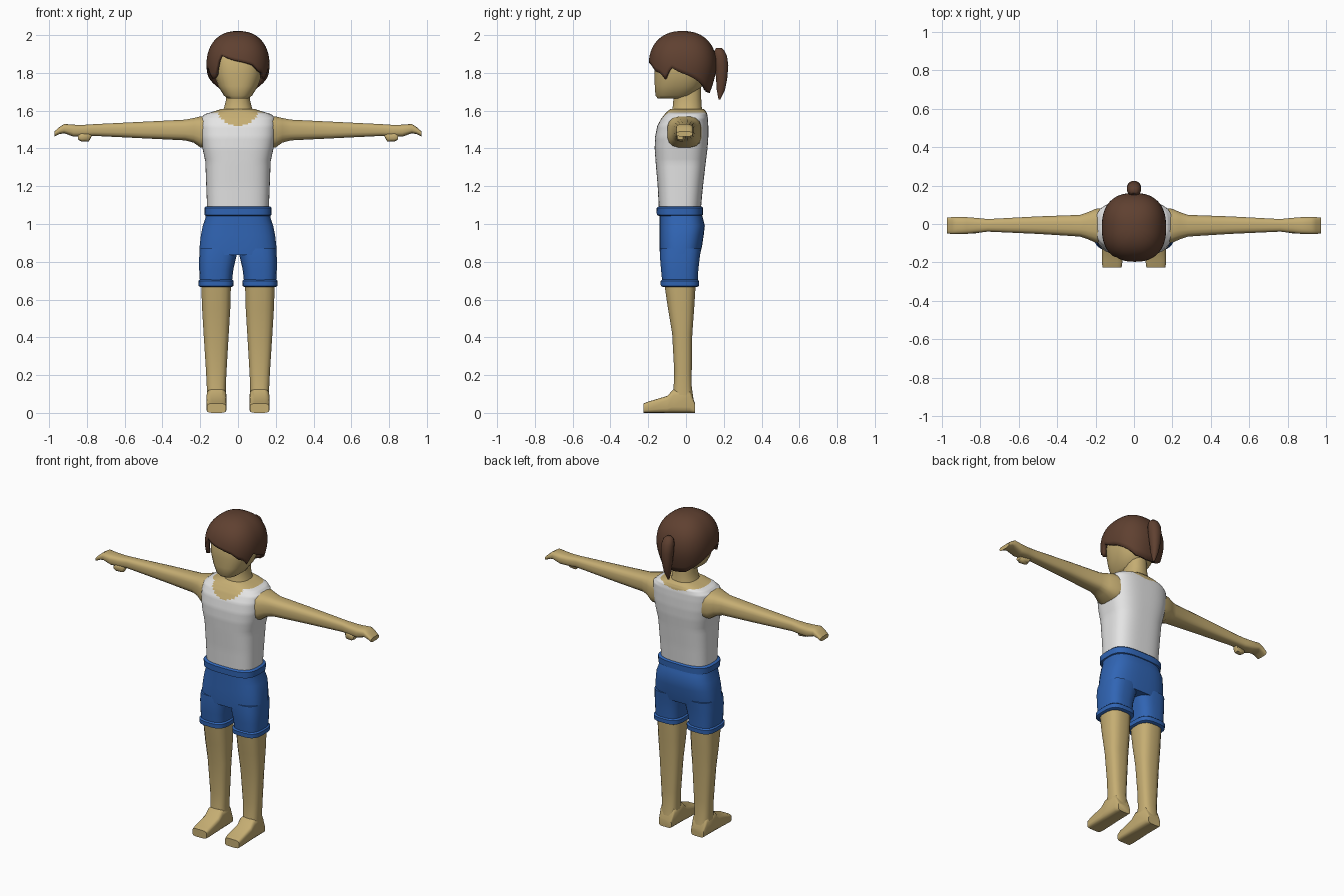
import bpy, bmesh, math

def material(name, rgb):
    m = bpy.data.materials.new(name)
    m.diffuse_color = (*rgb, 1)
    return m

skin = material("skin", (0.56, 0.42, 0.17))
white = material("white_cloth", (0.78, 0.78, 0.78))
blue = material("blue_cloth", (0.03, 0.13, 0.46))
brown = material("brown_hair", (0.115, 0.052, 0.03))

def finish(name, bm, mats, rule=None, angle=45):
    bmesh.ops.recalc_face_normals(bm, faces=bm.faces)
    me = bpy.data.meshes.new(name)
    if rule:
        for f in bm.faces:
            f.material_index = rule(f.calc_center_median())
    bm.to_mesh(me)
    bm.free()
    for m in mats:
        me.materials.append(m)
    ob = bpy.data.objects.new(name, me)
    bpy.context.collection.objects.link(ob)
    bpy.ops.object.select_all(action='DESELECT')
    ob.select_set(True)
    bpy.context.view_layer.objects.active = ob
    bpy.ops.object.shade_smooth_by_angle(angle=math.radians(angle))
    return ob

def rounded(a, p):
    c, s = math.cos(a), math.sin(a)
    return (math.copysign(abs(c) ** (2 / p), c), math.copysign(abs(s) ** (2 / p), s))

def skin_rings(bm, rings, top=True, bottom=True):
    n = len(rings[0])
    for r0, r1 in zip(rings, rings[1:]):
        for i in range(n):
            j = (i + 1) % n
            bm.faces.new((r0[i], r0[j], r1[j], r1[i]))
    if bottom:
        bm.faces.new(rings[0])
    if top:
        bm.faces.new(rings[-1])

def loft(name, rings, mats, n=16, p=2.6, axis='z', sign=1, sub=1, rule=None, angle=45):
    """Each ring: position along axis, then the low and high bounds of the section."""
    full = []
    for r0, r1 in zip(rings, rings[1:]):
        full += [[u + (v - u) * k / sub for u, v in zip(r0, r1)] for k in range(sub)]
    full.append(rings[-1])
    bm = bmesh.new()
    loops = []
    for t, a0, a1, b0, b1 in full:
        loop = []
        for i in range(n):
            c, s = rounded(2 * math.pi * (i + 0.5) / n, p)
            a = (a0 + a1) / 2 + c * (a1 - a0) / 2
            b = (b0 + b1) / 2 + s * (b1 - b0) / 2
            co = (a, b, t) if axis == 'z' else (t, a, b) if axis == 'x' else (a, t, b)
            loop.append(bm.verts.new((sign * co[0], co[1], co[2])))
        loops.append(loop)
    skin_rings(bm, loops)
    return finish(name, bm, mats, rule, angle)

def sym(rows):
    return [(t, -w, w, b0, b1) for t, w, b0, b1 in rows]

# Torso: tank top with scooped neckline, skin above it
def neckline(c):
    scoop = 0.085 if c.y < 0 else 0.035
    inside = (c.x / 0.105) ** 2 + ((c.z - 1.605) / scoop) ** 2 < 1
    return 1 if inside or c.z > 1.592 else 0

loft("torso", sym([
    (1.07, 0.163, -0.143, 0.078), (1.20, 0.168, -0.150, 0.090),
    (1.33, 0.173, -0.161, 0.105), (1.40, 0.188, -0.166, 0.114),
    (1.46, 0.199, -0.164, 0.118), (1.52, 0.202, -0.152, 0.118),
    (1.56, 0.199, -0.130, 0.116), (1.582, 0.175, -0.112, 0.112),
    (1.597, 0.125, -0.098, 0.105), (1.61, 0.085, -0.080, 0.092)]),
    [white, skin], n=72, p=3.0, sub=5, rule=neckline)

loft("neck", sym([(1.59, 0.085, -0.08, 0.09), (1.615, 0.075, -0.072, 0.085),
                  (1.66, 0.064, -0.068, 0.082), (1.73, 0.062, -0.068, 0.08)]), [skin], p=2.3)

# Head
loft("head", sym([
    (1.665, 0.055, -0.150, 0.00), (1.68, 0.075, -0.162, 0.04), (1.73, 0.106, -0.166, 0.085),
    (1.79, 0.127, -0.167, 0.11), (1.86, 0.132, -0.165, 0.115), (1.92, 0.115, -0.14, 0.10),
    (1.96, 0.07, -0.10, 0.05)]), [skin], n=28, p=2.5)

# Hair cap: dome whose lower rim height follows the angle round the head
RIM = [(0, 1.80), (30, 1.755), (60, 1.71), (90, 1.70), (120, 1.71), (150, 1.755),
       (180, 1.80), (198, 1.83), (213, 1.77), (226, 1.79), (238, 1.89), (270, 1.86),
       (295, 1.84), (310, 1.81), (322, 1.80), (330, 1.77), (344, 1.83), (360, 1.80)]

def rim(d):
    for (a0, z0), (a1, z1) in zip(RIM, RIM[1:]):
        if a0 <= d <= a1:
            return z0 + (z1 - z0) * (d - a0) / (a1 - a0)

def hair_width(z):
    if z > 1.84:
        return max(0, 1 - ((z - 1.84) / 0.16) ** 2.3) ** (1 / 2.3)
    return 1 - 0.22 * ((1.84 - z) / 0.14) ** 1.6

bm = bmesh.new()
N, LEVELS = 72, 14
loops = []
for k in range(LEVELS + 1):
    t = 0.03 + 0.97 * k / LEVELS
    loop = []
    for i in range(N):
        c, s = rounded(2 * math.pi * i / N, 2.5)
        z = 2.0 - (2.0 - rim(360 * i / N)) * t ** 1.6
        w = hair_width(z)
        loop.append(bm.verts.new((0.145 * w * c, -0.018 + 0.157 * w * s, z)))
    loops.append(loop)
skin_rings(bm, loops, top=False)
hair = finish("hair", bm, [brown], angle=50)
shell = hair.modifiers.new("thickness", 'SOLIDIFY')
shell.thickness = 0.022
shell.offset = -1

# Ponytail
loft("ponytail_tie", [(0.10, -0.03, 0.03, 1.84, 1.905), (0.14, -0.022, 0.022, 1.855, 1.905),
                      (0.18, -0.03, 0.03, 1.85, 1.915)], [brown], n=10, p=2.2, axis='y')
loft("ponytail", sym([
    (1.66, 0.006, 0.172, 0.182), (1.71, 0.020, 0.162, 0.207), (1.77, 0.030, 0.158, 0.219),
    (1.84, 0.037, 0.150, 0.225), (1.89, 0.038, 0.145, 0.218), (1.92, 0.030, 0.150, 0.202),
    (1.932, 0.015, 0.160, 0.188)]), [brown], n=12, p=2.2)

# Shorts: hips and waistband
loft("hips", sym([
    (0.835, 0.205, -0.138, 0.074), (0.88, 0.204, -0.141, 0.085), (0.94, 0.197, -0.141, 0.094),
    (0.99, 0.187, -0.141, 0.100), (1.03, 0.174, -0.141, 0.090), (1.06, 0.170, -0.141, 0.082)]),
    [blue], n=32, p=2.9)
loft("waistband", sym([
    (1.043, 0.168, -0.145, 0.08), (1.048, 0.178, -0.155, 0.09), (1.085, 0.179, -0.156, 0.091),
    (1.092, 0.172, -0.149, 0.084)]), [blue], n=32, p=3.2)

for side, sign in (("left", 1), ("right", -1)):
    # Short leg and its rolled cuff
    loft(side + "_short_leg", [
        (0.69, 0.032, 0.202, -0.126, 0.062), (0.76, 0.024, 0.206, -0.133, 0.066),
        (0.82, 0.010, 0.206, -0.138, 0.073), (0.87, -0.003, 0.203, -0.137, 0.08)],
        [blue], n=24, p=2.9, sign=sign)
    loft(side + "_cuff", [
        (0.667, 0.032, 0.200, -0.124, 0.060), (0.672, 0.023, 0.209, -0.134, 0.069),
        (0.698, 0.022, 0.210, -0.135, 0.070), (0.705, 0.030, 0.203, -0.127, 0.062)],
        [blue], n=24, p=3.2, sign=sign)
    # Leg
    loft(side + "_leg", [
        (0.06, 0.062, 0.166, -0.075, 0.042), (0.14, 0.064, 0.166, -0.066, 0.031),
        (0.22, 0.060, 0.170, -0.063, 0.031), (0.42, 0.048, 0.183, -0.074, 0.034),
        (0.55, 0.040, 0.191, -0.096, 0.044), (0.69, 0.036, 0.196, -0.117, 0.053)],
        [skin], n=16, p=2.8, sign=sign)
    # Foot: toe to heel
    loft(side + "_foot", [
        (-0.225, 0.064, 0.164, 0.0, 0.050), (-0.20, 0.060, 0.167, 0.0, 0.060),
        (-0.10, 0.060, 0.167, 0.0, 0.090), (-0.066, 0.060, 0.167, 0.0, 0.125),
        (0.02, 0.062, 0.166, 0.0, 0.12), (0.048, 0.070, 0.158, 0.0, 0.05)],
        [skin], n=16, p=4.5, axis='y', sign=sign)
    # Arm and hand
    loft(side + "_arm", [
        (0.15, -0.105, 0.085, 1.40, 1.570), (0.20, -0.098, 0.080, 1.405, 1.570),
        (0.235, -0.082, 0.064, 1.430, 1.562), (0.28, -0.066, 0.048, 1.442, 1.553),
        (0.50, -0.052, 0.040, 1.453, 1.542), (0.76, -0.040, 0.026, 1.466, 1.529),
        (0.82, -0.047, 0.032, 1.463, 1.525), (0.87, -0.052, 0.036, 1.462, 1.526),
        (0.92, -0.052, 0.036, 1.480, 1.530), (0.945, -0.052, 0.036, 1.476, 1.514),
        (0.972, -0.050, 0.034, 1.463, 1.490)],
        [skin], n=16, p=3.0, axis='x', sign=sign)
    loft(side + "_thumb", [
        (0.775, -0.030, 0.000, 1.465, 1.480), (0.79, -0.044, -0.004, 1.436, 1.485),
        (0.83, -0.050, -0.010, 1.437, 1.485), (0.847, -0.046, -0.014, 1.447, 1.470)],
        [skin], n=10, p=2.8, axis='x', sign=sign)
